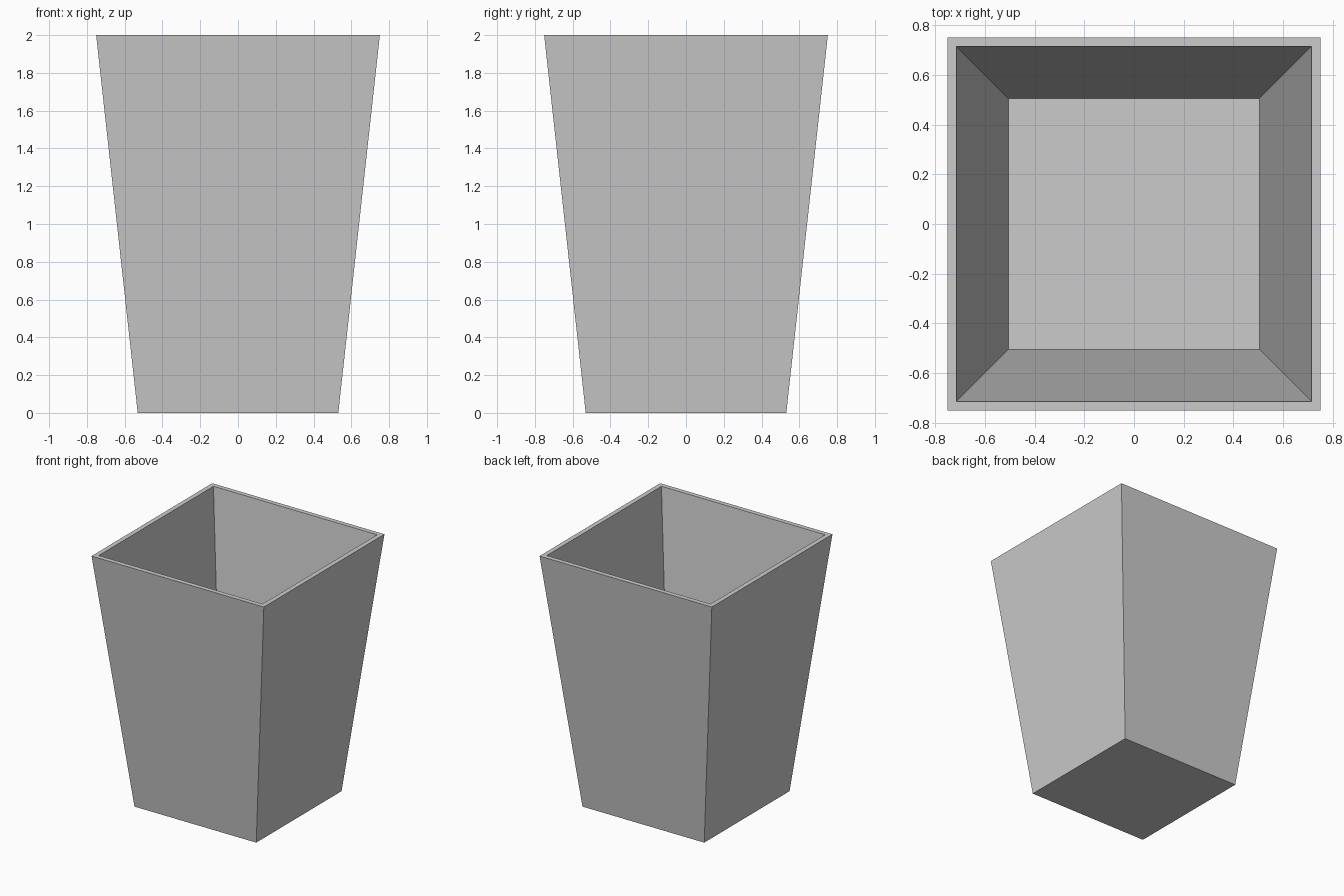
import bpy, bmesh

if "Cube" in bpy.data.objects:
    bpy.data.objects.remove(bpy.data.objects["Cube"])

BOTTOM, TOP, HEIGHT = 0.531, 0.751, 2.0          # outer half widths
INNER_BOTTOM, INNER_TOP, FLOOR = 0.505, 0.714, 0.07


def ring(bm, half, z):
    """Square loop of four vertices."""
    return [bm.verts.new((sx * half, sy * half, z))
            for sx, sy in ((-1, -1), (1, -1), (1, 1), (-1, 1))]


# Tapered square bin: outer wall, flat rim, inner wall, closed floors
bm = bmesh.new()
rings = [ring(bm, h, z) for h, z in ((BOTTOM, 0), (TOP, HEIGHT),
                                     (INNER_TOP, HEIGHT), (INNER_BOTTOM, FLOOR))]
for a, b in zip(rings, rings[1:]):
    for i in range(4):
        j = (i + 1) % 4
        bm.faces.new((a[i], a[j], b[j], b[i]))
bm.faces.new(rings[0][::-1])
bm.faces.new(rings[-1])
bmesh.ops.recalc_face_normals(bm, faces=bm.faces)

mesh = bpy.data.meshes.new("tapered_bin")
bm.to_mesh(mesh)
bm.free()
bpy.context.collection.objects.link(bpy.data.objects.new("tapered_bin", mesh))
